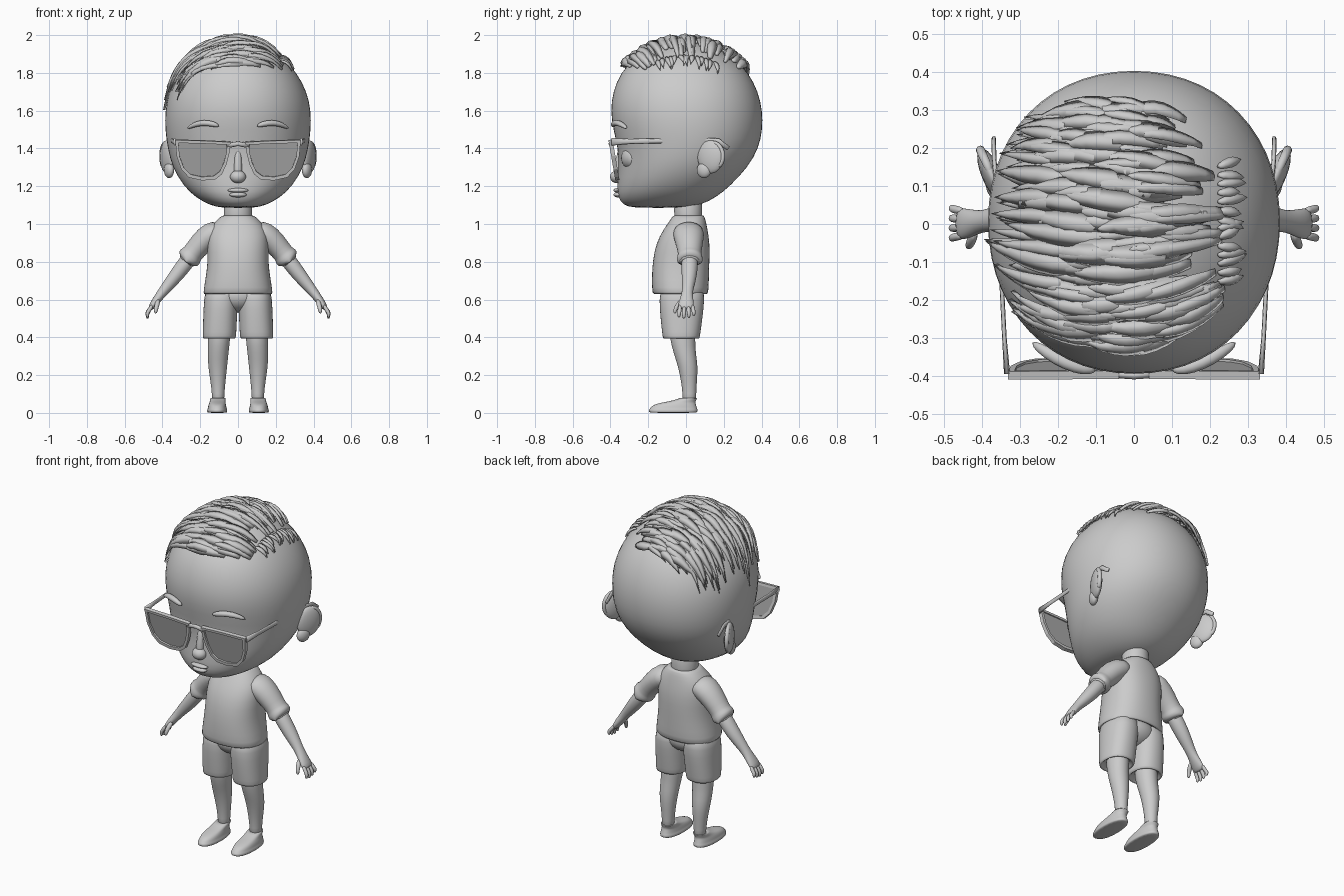
import bpy, bmesh, math, random
from mathutils import Vector

random.seed(4)
if "Cube" in bpy.data.objects:
    bpy.data.objects.remove(bpy.data.objects["Cube"])


def material(name, v):
    m = bpy.data.materials.new(name)
    m.use_nodes = True
    m.diffuse_color = (v, v, v, 1)
    m.node_tree.nodes["Principled BSDF"].inputs["Base Color"].default_value = (v, v, v, 1)
    return m


GREY = material("plain grey", 0.6)
LENS = material("lens grey", 0.4)


def finish(name, bm, mat=GREY, mirror=False, subsurf=0, smooth=True, thick=0):
    bmesh.ops.recalc_face_normals(bm, faces=bm.faces)
    me = bpy.data.meshes.new(name)
    bm.to_mesh(me)
    bm.free()
    ob = bpy.data.objects.new(name, me)
    bpy.context.collection.objects.link(ob)
    me.materials.append(mat)
    for p in me.polygons:
        p.use_smooth = smooth
    if thick:
        sol = ob.modifiers.new("thickness", "SOLIDIFY")
        sol.thickness, sol.offset = thick, 0
    if mirror:
        ob.modifiers.new("mirror", "MIRROR")
    if subsurf:
        ob.modifiers.new("smooth", "SUBSURF").levels = subsurf
        ob.modifiers["smooth"].render_levels = subsurf
    return ob


def loft(name, rings, sides=20, flat=False, power=2.0, bm=None, **kw):
    """Skin elliptical rings (x, y, z, rx, ry); flat keeps every ring level."""
    own = bm is None
    bm = bm or bmesh.new()
    centres = [Vector(r[:3]) for r in rings]
    loops = []
    for i, r in enumerate(rings):
        t = Vector((0, 0, 1))
        if not flat:
            t = (centres[min(i + 1, len(rings) - 1)] - centres[max(i - 1, 0)]).normalized()
        ref = Vector((0, 0, 1)) if abs(t.y) > 0.9 else Vector((0, 1, 0))
        u = ref.cross(t).normalized()
        v = t.cross(u)
        loop = []
        for k in range(sides):
            a = math.tau * k / sides
            c, s = math.cos(a), math.sin(a)
            c = math.copysign(abs(c) ** (2 / power), c)
            s = math.copysign(abs(s) ** (2 / power), s)
            loop.append(bm.verts.new(centres[i] + u * c * r[3] + v * s * r[4]))
        loops.append(loop)
    for a, b in zip(loops, loops[1:]):
        for k in range(sides):
            j = (k + 1) % sides
            bm.faces.new((a[k], a[j], b[j], b[k]))
    bm.faces.new(loops[0])
    bm.faces.new(loops[-1])
    if own:
        return finish(name, bm, **kw)


def ball(name, centre, size, turn=0, **kw):
    bm = bmesh.new()
    bmesh.ops.create_uvsphere(bm, u_segments=20, v_segments=12, radius=1)
    for v in bm.verts:
        p = Vector((v.co.x * size[0], v.co.y * size[1], v.co.z * size[2]))
        c, s = math.cos(turn), math.sin(turn)
        v.co = Vector(centre) + Vector((p.x * c - p.y * s, p.x * s + p.y * c, p.z))
    return finish(name, bm, **kw)


# Head: height, front, back, half width
outline = [(1.085, -.28, -.02, .09), (1.10, -.335, .08, .15), (1.14, -.362, .16, .225),
           (1.2, -.368, .235, .29), (1.3, -.358, .33, .35), (1.4, -.362, .388, .375),
           (1.5, -.388, .408, .389), (1.6, -.403, .408, .389), (1.7, -.39, .385, .368),
           (1.8, -.35, .335, .315), (1.88, -.275, .255, .24), (1.94, -.16, .15, .15),
           (1.965, -.07, .06, .06)]
head = loft("head", [(0, (f + b) / 2, z, w, (b - f) / 2) for z, f, b, w in outline],
            sides=28, flat=True, power=2.12, subsurf=1)
bpy.context.view_layer.update()

# Face details
ball("nose", (0, -.365, 1.25), (.042, .037, .034))
loft("nose_bridge", [(0, -.36, 1.25, .028, .03), (0, -.355, 1.32, .02, .02),
                     (0, -.35, 1.4, .018, .012)], sides=12, subsurf=1)
ball("upper_lip", (0, -.362, 1.178), (.055, .022, .012))
ball("lower_lip", (0, -.36, 1.155), (.045, .024, .014))
ball("eye", (.155, -.29, 1.35), (.075, .05, .06), turn=.35, mirror=True)
loft("eyebrow", [(.1, -.385, 1.517, .008, .008), (.13, -.386, 1.53, .016, .016),
                 (.18, -.368, 1.537, .017, .018), (.23, -.34, 1.528, .015, .018),
                 (.27, -.312, 1.505, .007, .008)], sides=10, mirror=True, subsurf=1)

# Ears: tilted shell with an inner ridge
ball("ear", (.376, .13, 1.355), (.026, .075, .088), turn=-.4, mirror=True)
ball("ear_lobe", (.365, .095, 1.285), (.024, .04, .042), turn=-.4, mirror=True)
bm = bmesh.new()
rim = [(.378 + .028 * math.sin(a), .135 + .062 * math.sin(a), 1.36 + .075 * math.cos(a), .013, .013)
       for a in [-.7 + .4 * i for i in range(9)]]
loft("", rim, sides=8, bm=bm)
finish("ear_rim", bm, mirror=True, subsurf=1)


# Hair: leaf-shaped locks swept from the side parting across the crown
def on_head(x, y):
    hit, co, normal, _ = head.ray_cast(Vector((x, y, 3)), Vector((0, 0, -1)))
    return (co, normal) if hit else (None, None)


def lock(bm, start, mid, end, width, low, high, steps=8):
    pts = []
    for i in range(steps + 1):
        t = i / steps
        p = start * (1 - t) ** 2 + mid * 2 * t * (1 - t) + end * t * t
        co, n = on_head(p.x, p.y)
        if co is None:
            break
        pts.append((co + n * (low + (high - low) * math.sin(math.pi * min(1, t * .85))), n))
    if len(pts) < 4:
        return
    rows = []
    for i, (p, n) in enumerate(pts):
        tan = pts[min(i + 1, len(pts) - 1)][0] - pts[max(i - 1, 0)][0]
        side = tan.cross(n).normalized()
        t = i / (len(pts) - 1)
        w = width * (math.sin(math.pi * (.15 + .85 * t)) + .01)
        rows.append([bm.verts.new(q) for q in
                     (p - side * w, p + n * w * .35, p + side * w, p - n * .012)])
    for a, b in zip(rows, rows[1:]):
        for k in range(4):
            bm.faces.new((a[k], a[(k + 1) % 4], b[(k + 1) % 4], b[k]))
    bm.faces.new(rows[0])
    bm.faces.new(rows[-1])


bm = bmesh.new()
for i in range(210):
    t = random.random()
    root = Vector((.25 - .1 * max(0, t - .5) * 2, -.23 + .5 * t))
    ang = math.radians(220 - 92 * t)
    tip = Vector((-.02 + .35 * math.cos(ang), .01 + .35 * math.sin(ang)))
    if t < .25:
        tip.y -= .02
    bend = (root + tip) / 2 + Vector((0, -.16 * (1 - t) + .06 * t))
    s = random.uniform(0, .62)
    e = min(1, s + random.uniform(.35, .5))

    def at(q):
        return root * (1 - q) ** 2 + bend * 2 * q * (1 - q) + tip * q * q

    a, c = at(s), at(e)
    b = at((s + e) / 2) * 2 - (a + c) / 2
    c += Vector((random.uniform(-.02, .01), random.uniform(-.025, .025)))
    lock(bm, a, b, c, random.uniform(.016, .032), .006, random.uniform(.022, .04))
# Short locks on the other side of the parting
for i in range(14):
    y = -.15 + .3 * i / 13
    a = Vector((.22, y))
    c = Vector((.28 + random.uniform(-.02, .01), y + random.uniform(-.03, .03)))
    lock(bm, a, (a + c) / 2, c, .014, .008, .02, steps=5)
finish("hair", bm)

# Sunglasses
rimline = [(.04, 1.435), (.18, 1.442), (.332, 1.446), (.325, 1.36), (.3, 1.29), (.26, 1.248),
           (.19, 1.232), (.12, 1.238), (.085, 1.265), (.06, 1.32), (.045, 1.38)]


def on_glasses(x, z, dy=0):
    return Vector((x, -.402 + (1.46 - z) * .17 + dy, z))


bm = bmesh.new()
outer = [bm.verts.new(on_glasses(x, z)) for x, z in rimline]
inner = [bm.verts.new(on_glasses(.19 + (x - .19) * .88, 1.35 + (z - 1.35) * .84)) for x, z in rimline]
for k in range(len(rimline)):
    j = (k + 1) % len(rimline)
    bm.faces.new((outer[k], outer[j], inner[j], inner[k]))
finish("glasses_frame", bm, mirror=True, smooth=False, thick=.022)
bm = bmesh.new()
bm.faces.new([bm.verts.new(on_glasses(.19 + (x - .19) * .9, 1.35 + (z - 1.35) * .87, .002))
              for x, z in rimline])
finish("glasses_lens", bm, mat=LENS, mirror=True, smooth=False, thick=.006)
loft("glasses_bridge", [(-.06, -.396, 1.415, .014, .01), (0, -.4, 1.425, .012, .01),
                        (.06, -.396, 1.415, .014, .01)], sides=8)
loft("glasses_temple", [(.335, -.395, 1.435, .008, .02), (.342, -.3, 1.437, .006, .014),
                        (.362, .1, 1.445, .006, .012), (.369, .17, 1.44, .006, .014),
                        (.37, .225, 1.4, .006, .012)], sides=8, mirror=True)

# Neck and shirt
loft("neck", [(0, .015, .98, .085, .08), (0, .01, 1.05, .072, .07), (0, .01, 1.17, .078, .085)],
     flat=True, subsurf=1)
loft("shirt", [(0, -.03, .66, .15, .11), (0, -.03, .632, .175, .135), (0, -.03, .625, .188, .15),
               (0, -.03, .7, .175, .152), (0, -.027, .8, .16, .152), (0, -.016, .9, .165, .143),
               (0, -.003, .97, .155, .118), (0, .01, 1.02, .115, .095), (0, .014, 1.05, .08, .08),
               (0, .014, 1.04, .07, .07)], sides=24, flat=True, power=2.3, subsurf=1)
loft("sleeve", [(.08, .01, .965, .055, .08), (.14, .014, .95, .07, .085), (.2, .018, .895, .062, .072),
                (.245, .02, .838, .054, .06), (.25, .02, .832, .064, .068), (.275, .02, .8, .066, .07),
                (.28, .02, .794, .056, .058), (.265, .02, .813, .045, .048)],
     mirror=True, subsurf=1)

# Arms and hands
loft("arm", [(.22, .02, .87, .045, .046), (.3, .02, .762, .042, .045), (.35, .015, .7, .036, .038),
             (.395, .008, .645, .027, .028), (.42, .004, .612, .024, .034),
             (.45, 0, .572, .02, .044), (.465, 0, .548, .013, .04)],
     sides=14, mirror=True, subsurf=1)
bm = bmesh.new()
for k in range(4):
    y, drop = -.034 + .024 * k, (.006, 0, .004, .014)[k]
    loft("", [(.45, y * .9, .575, .011, .011), (.473, y, .54, .012, .012),
              (.482, y * 1.1, .52 + drop, .011, .011), (.478, y * 1.1, .497 + drop, .007, .007)],
         sides=8, bm=bm)
loft("", [(.42, -.02, .6, .014, .014), (.43, -.046, .57, .014, .013),
          (.435, -.058, .545, .012, .011), (.437, -.06, .525, .007, .007)], sides=8, bm=bm)
finish("fingers", bm, mirror=True, subsurf=1)

# Shorts, legs and shoes
loft("shorts_leg", [(.1, -.025, .42, .065, .07), (.1, -.025, .395, .075, .085), (.1, -.025, .39, .088, .098),
                    (.098, -.025, .42, .09, .102), (.095, -.024, .5, .09, .112),
                    (.09, -.022, .6, .092, .122), (.085, -.02, .68, .085, .115)],
     flat=True, power=2.3, mirror=True, subsurf=1)
ball("shorts_seat", (0, -.02, .62), (.14, .115, .09))
loft("leg", [(.1, -.02, .46, .062, .07), (.1, -.018, .39, .06, .068), (.105, -.008, .32, .056, .06),
             (.108, .01, .25, .052, .054), (.106, .016, .17, .041, .043),
             (.105, .018, .1, .033, .036), (.105, .018, .05, .034, .038)],
     sides=16, flat=True, mirror=True, subsurf=1)
loft("shoe", [(.11, -.068, 0, .05, .124), (.11, -.068, .004, .054, .13), (.11, -.068, .018, .054, .131),
              (.11, -.066, .022, .05, .126), (.11, -.062, .042, .048, .117), (.109, -.04, .055, .042, .09),
              (.107, -.004, .066, .041, .058), (.106, .016, .082, .04, .044),
              (.106, .016, .074, .034, .038)],
     flat=True, power=2.3, mirror=True, subsurf=1)
